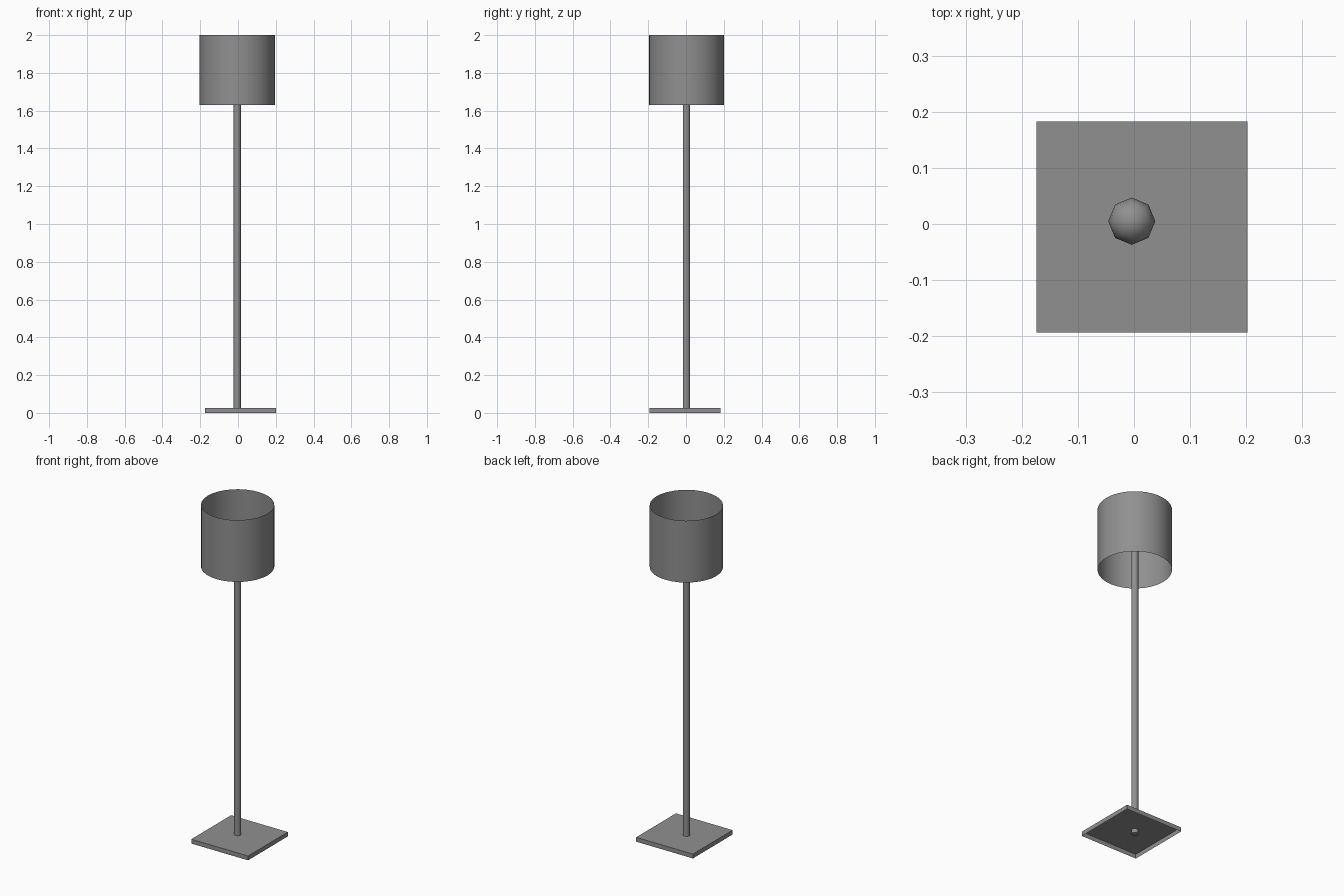
import bpy
import bmesh
import math
from mathutils import Matrix

cube = bpy.data.objects.get("Cube")
if cube:
    bpy.data.objects.remove(cube, do_unlink=True)

grey = bpy.data.materials.new("neutral grey")
grey.use_nodes = True
COLOUR = (0.28, 0.28, 0.28, 1)
grey.diffuse_color = COLOUR
grey.node_tree.nodes["Principled BSDF"].inputs["Base Color"].default_value = COLOUR

AXIS_X, AXIS_Y = -0.004, 0.002


def finish(name, bm, location, smooth=True):
    """Turn a bmesh into a grey object at the given place."""
    mesh = bpy.data.meshes.new(name)
    bm.to_mesh(mesh)
    bm.free()
    mesh.materials.append(grey)
    obj = bpy.data.objects.new(name, mesh)
    obj.location = location
    bpy.context.collection.objects.link(obj)
    if smooth:
        bpy.ops.object.select_all(action="DESELECT")
        obj.select_set(True)
        bpy.context.view_layer.objects.active = obj
        bpy.ops.object.shade_smooth_by_angle(angle=math.radians(50))
    return obj


def tube(name, radius, bottom, top, sides, capped):
    """Upright cylinder on the lamp axis, open or closed at the ends."""
    bm = bmesh.new()
    bmesh.ops.create_cone(bm, cap_ends=capped, segments=sides,
                          radius1=radius, radius2=radius, depth=top - bottom)
    return finish(name, bm, (AXIS_X, AXIS_Y, (bottom + top) / 2))


# Square base: a shallow tray with an open underside
bm = bmesh.new()
bmesh.ops.create_cube(bm, size=1, matrix=Matrix.Diagonal((0.376, 0.376, 0.026, 1)))
bmesh.ops.delete(bm, geom=[f for f in bm.faces if f.normal.z < -0.5],
                 context="FACES_ONLY")
finish("base", bm, (0.014, -0.005, 0.013), smooth=False)

# Slim pole, running through the base
tube("pole", 0.019, 0.002, 1.79, 12, True)

# Drum shade, a thin sheet open at both ends
tube("shade", 0.199, 1.63, 2.0, 32, False)

# Small faceted bulb on top of the pole
bm = bmesh.new()
bmesh.ops.create_uvsphere(bm, u_segments=8, v_segments=8, radius=0.042)
finish("bulb", bm, (AXIS_X, AXIS_Y + 0.003, 1.815))
